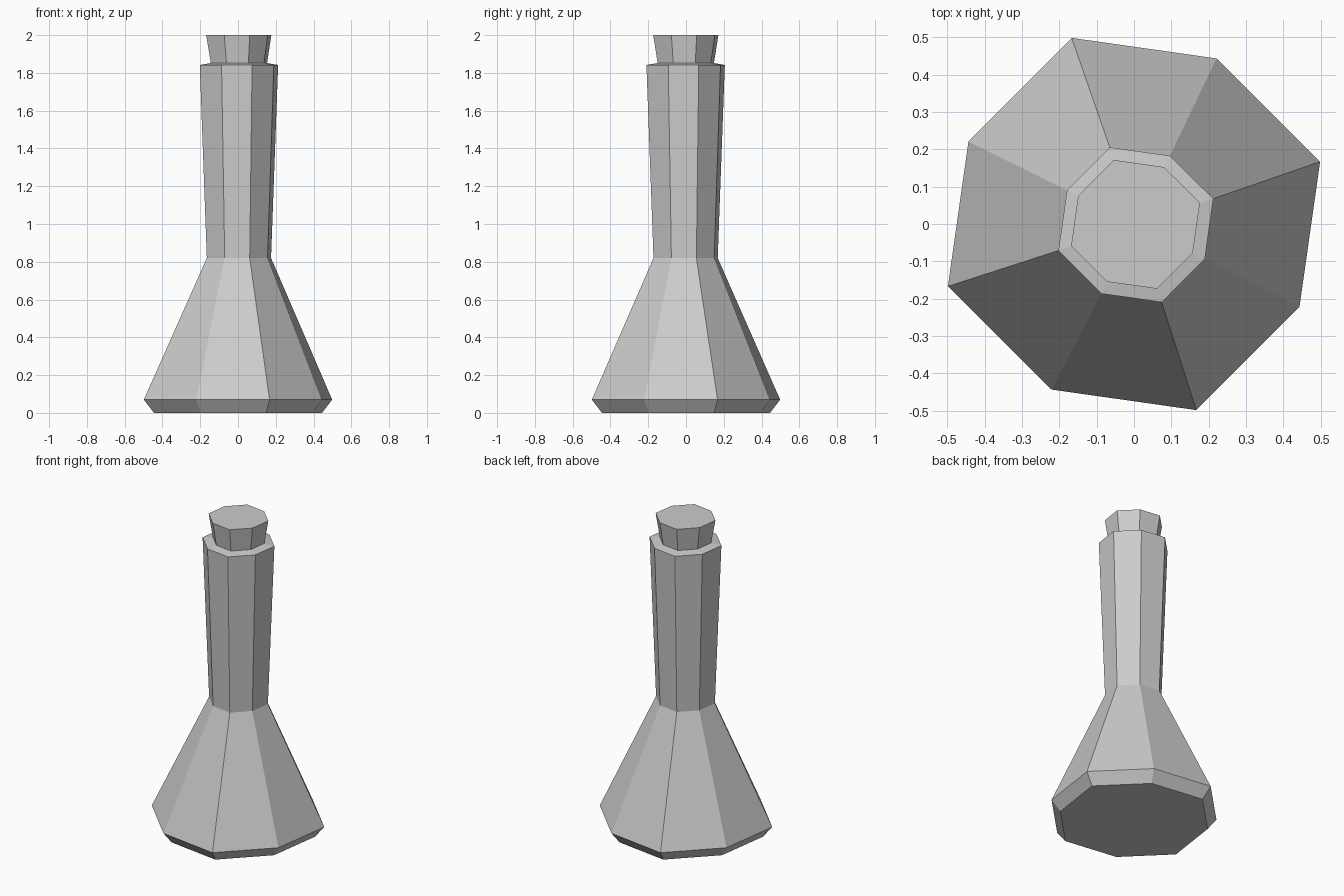
import bpy, bmesh, math

if "Cube" in bpy.data.objects:
    bpy.data.objects.remove(bpy.data.objects["Cube"])


def octagon(z, half, cx=0.0, cy=0.0):
    """Slightly uneven eight-sided ring; half is its half width."""
    pts = []
    for k in range(4):
        for x, y in ((0.4985, 0.167), (0.221, 0.4435)):
            s = half / 0.4985
            a = k * math.pi / 2
            pts.append((cx + s * (x * math.cos(a) - y * math.sin(a)),
                        cy + s * (x * math.sin(a) + y * math.cos(a)), z))
    return pts


def stack(name, rings):
    """Join a stack of octagons into a closed flat-shaded solid."""
    bm = bmesh.new()
    loops = [[bm.verts.new(p) for p in octagon(*r)] for r in rings]
    for lo, hi in zip(loops, loops[1:]):
        for i in range(8):
            j = (i + 1) % 8
            bm.faces.new((lo[i], lo[j], hi[j], hi[i]))
    bm.faces.new(loops[0][::-1])
    bm.faces.new(loops[-1])
    bmesh.ops.recalc_face_normals(bm, faces=bm.faces)
    mesh = bpy.data.meshes.new(name)
    bm.to_mesh(mesh)
    bm.free()
    obj = bpy.data.objects.new(name, mesh)
    bpy.context.collection.objects.link(obj)
    return obj


# Flask: bevelled foot, conical body, flaring neck, rim and stopper in one skin
stack("stoppered_flask", [
    (0.0, 0.445),
    (0.07, 0.4985),
    (0.82, 0.17, 0.005, -0.002),
    (1.842, 0.2075, 0.005, -0.002),
    (1.852, 0.149, 0.005, -0.001),
    (2.0, 0.1725, 0.004, -0.001),
])
